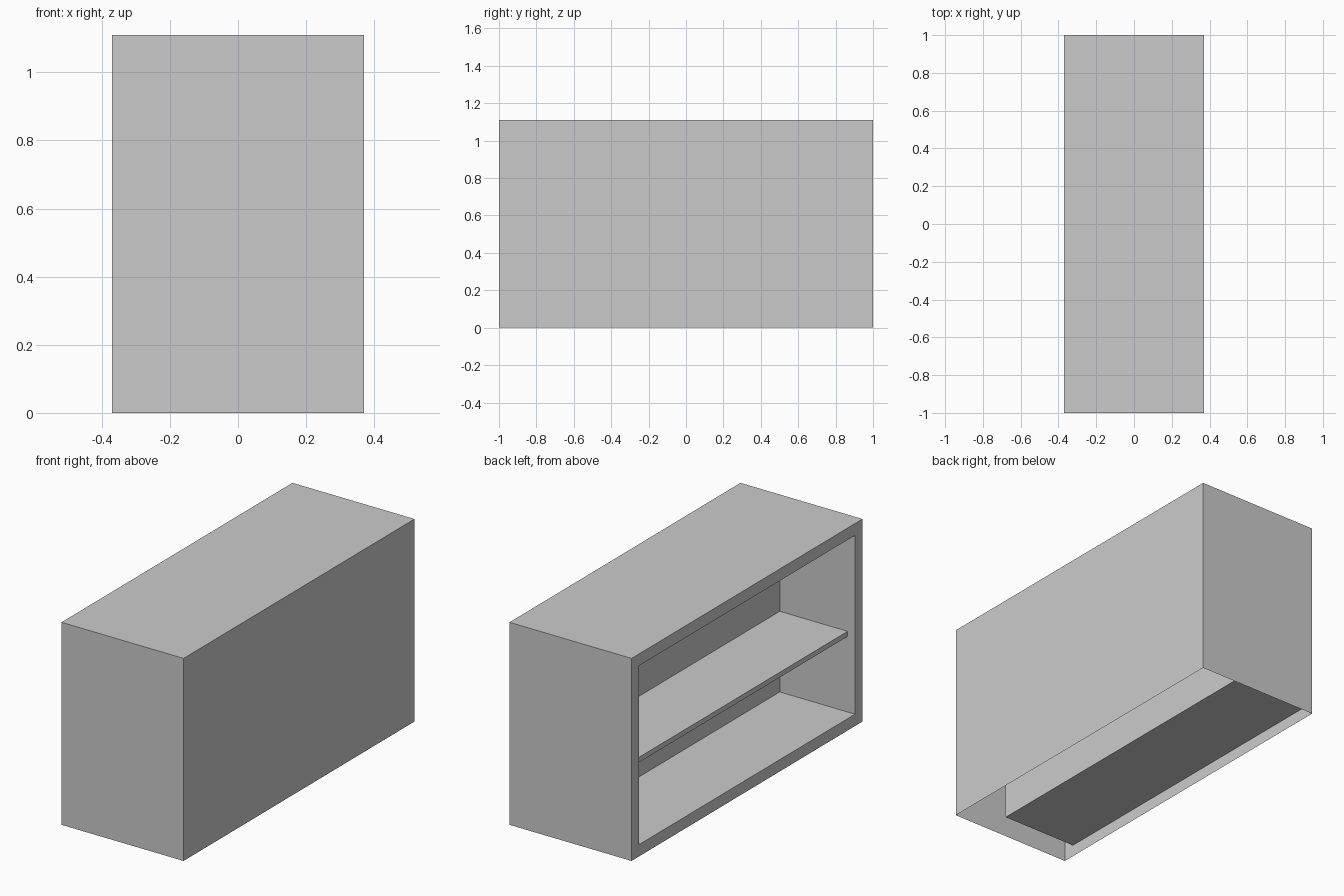
import bpy
import bmesh
from mathutils import Matrix, Vector

default = bpy.data.objects.get("Cube")
if default:
    bpy.data.objects.remove(default, do_unlink=True)

WIDTH, LENGTH, HEIGHT = 0.74, 2.0, 1.11
RIM = 0.065          # border around the opening
DEPTH = 0.456        # depth of the compartment
SHELF_TOP, SHELF_THICK, SHELF_SETBACK = 0.507, 0.028, 0.045

grey = bpy.data.materials.new("light_grey")
grey.use_nodes = True
grey.diffuse_color = (0.6, 0.6, 0.6, 1)
grey.node_tree.nodes["Principled BSDF"].inputs["Base Color"].default_value = (0.6, 0.6, 0.6, 1)


def box(low, high):
    """A bmesh box between two corners."""
    low, high = Vector(low), Vector(high)
    bm = bmesh.new()
    place = Matrix.Translation((low + high) / 2) @ Matrix.Diagonal((*(high - low), 1))
    bmesh.ops.create_cube(bm, size=1, matrix=place)
    bm.normal_update()
    return bm


def finish(bm, name):
    mesh = bpy.data.meshes.new(name)
    bm.to_mesh(mesh)
    bm.free()
    mesh.materials.append(grey)
    obj = bpy.data.objects.new(name, mesh)
    bpy.context.collection.objects.link(obj)


# Cabinet: shell open underneath, with a compartment sunk into its -x side
bm = box((-WIDTH / 2, -LENGTH / 2, 0), (WIDTH / 2, LENGTH / 2, HEIGHT))
opening = next(f for f in bm.faces if f.normal.x < -0.9)
underside = next(f for f in bm.faces if f.normal.z < -0.9)
bmesh.ops.inset_individual(bm, faces=[opening], thickness=RIM, use_even_offset=True)
back_panel = bmesh.ops.extrude_discrete_faces(bm, faces=[opening])["faces"][0]
bmesh.ops.translate(bm, verts=back_panel.verts, vec=(DEPTH, 0, 0))
bmesh.ops.delete(bm, geom=[underside], context="FACES_ONLY")
finish(bm, "cabinet_body")

# Shelf: set back slightly from the opening
half = LENGTH / 2 - RIM
finish(box((-WIDTH / 2 + SHELF_SETBACK, -half, SHELF_TOP - SHELF_THICK),
           (-WIDTH / 2 + DEPTH, half, SHELF_TOP)), "shelf")
